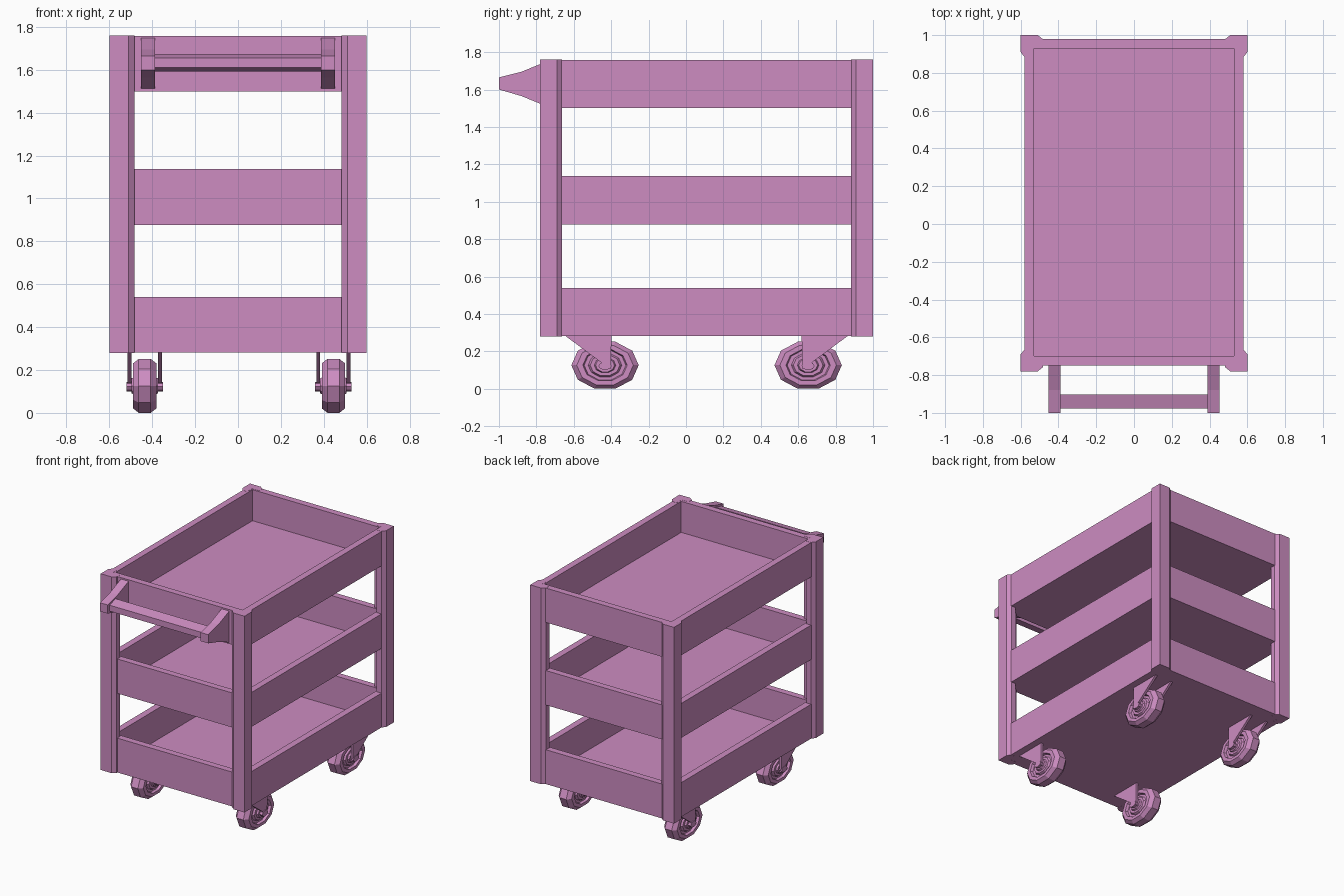
import bpy, bmesh, math

if "Cube" in bpy.data.objects:
    bpy.data.objects.remove(bpy.data.objects["Cube"])

mat = bpy.data.materials.new("orchid pink")
mat.diffuse_color = (0.61, 0.265, 0.535, 1)
mat.use_nodes = True
mat.node_tree.nodes["Principled BSDF"].inputs["Base Color"].default_value = mat.diffuse_color


def finish(bm, name):
    bmesh.ops.recalc_face_normals(bm, faces=bm.faces)
    me = bpy.data.meshes.new(name)
    bm.to_mesh(me)
    bm.free()
    me.materials.append(mat)
    ob = bpy.data.objects.new(name, me)
    bpy.context.collection.objects.link(ob)
    return ob


def prism(name, pts, a, b, place):
    """Extrude a 2D outline from a to b; place(u, v, w) gives the 3D point."""
    bm = bmesh.new()
    lo = [bm.verts.new(place(u, v, a)) for u, v in pts]
    hi = [bm.verts.new(place(u, v, b)) for u, v in pts]
    bm.faces.new(lo)
    bm.faces.new(hi)
    n = len(pts)
    for i in range(n):
        j = (i + 1) % n
        bm.faces.new((lo[i], lo[j], hi[j], hi[i]))
    return finish(bm, name)


def along_x(u, v, w):
    return (w, u, v)


# Three open trays: nested outer and inner rectangles
def tray(name, z0, z1):
    bm = bmesh.new()

    def ring(inset, z):
        x, ya, yb = 0.58 - inset, -0.75 + inset, 0.98 - inset
        return [bm.verts.new(p) for p in
                ((-x, ya, z), (x, ya, z), (x, yb, z), (-x, yb, z))]
    rings = [ring(0, z0), ring(0, z1), ring(0.05, z1), ring(0.05, z0 + 0.025)]
    bm.faces.new(rings[0])
    bm.faces.new(rings[-1])
    for r, s in zip(rings, rings[1:]):
        for i in range(4):
            j = (i + 1) % 4
            bm.faces.new((r[i], r[j], s[j], s[i]))
    finish(bm, name)


for label, z0, z1 in (("bottom", 0.281, 0.54), ("middle", 0.877, 1.137), ("top", 1.50, 1.759)):
    tray(label + "_tray", z0, z1)

# L-shaped corner posts with bevelled ends
angle = [(0, 0), (0.09, 0), (0.118, 0.022), (0.118, 0.06),
         (0.06, 0.06), (0.06, 0.118), (0.022, 0.118), (0, 0.09)]
for sx in (-1, 1):
    for sy in (-1, 1):
        prism("corner_post", angle, 0.28, 1.76,
              lambda u, v, w: (sx * (0.6 - u), 0.11 + sy * (0.89 - v), w))

# Push handle: two tapering brackets and a bar
bracket = [(-0.745, 1.75), (-0.88, 1.695), (-1.0, 1.665),
           (-1.0, 1.60), (-0.88, 1.565), (-0.745, 1.51)]
for s in (-1, 1):
    prism("handle_bracket", bracket, s * 0.388, s * 0.452, along_x)
bar = [(-0.978, 1.655), (-0.978, 1.61), (-0.903, 1.593), (-0.903, 1.675)]
prism("handle_bar", bar, -0.39, 0.39, along_x)


# Casters: ten-sided flattened wheel with stepped rings, fork plates and axle
def wheel(cx, cy, cz):
    half = [(1.0, 0.028), (0.84, 0.054), (0.66, 0.054), (0.62, 0.035),
            (0.50, 0.035), (0.44, 0.05), (0.32, 0.05), (0.28, 0.062)]
    profile = [(r, -w) for r, w in reversed(half)] + half
    bm = bmesh.new()
    rings = []
    for r, w in profile:
        rings.append([bm.verts.new((cx + w,
                                    cy + 0.18 * r * math.cos(k * math.tau / 10),
                                    cz + 0.132 * r * math.sin(k * math.tau / 10)))
                      for k in range(10)])
    bm.faces.new(rings[0])
    bm.faces.new(rings[-1])
    for r, s in zip(rings, rings[1:]):
        for i in range(10):
            j = (i + 1) % 10
            bm.faces.new((r[i], r[j], s[j], s[i]))
    finish(bm, "caster_wheel")


for cx in (-0.435, 0.445):
    for sy in (-1, 1):
        cy = 0.11 + sy * 0.543
        wheel(cx, cy, 0.126)
        fork = [(cy + sy * 0.215, 0.285), (cy + sy * 0.02, 0.14), (cy + sy * 0.02, 0.105),
                (cy - sy * 0.03, 0.105), (cy - sy * 0.035, 0.285)]
        for s in (-1, 1):
            prism("caster_fork", fork, s * 0.062, s * 0.08,
                  lambda u, v, w: (cx + w, u, v))
        axle = [(cy + 0.035 * math.cos(k * math.tau / 8),
                 0.122 + 0.022 * math.sin(k * math.tau / 8)) for k in range(8)]
        prism("caster_axle", axle, cx - 0.085, cx + 0.085, along_x)
